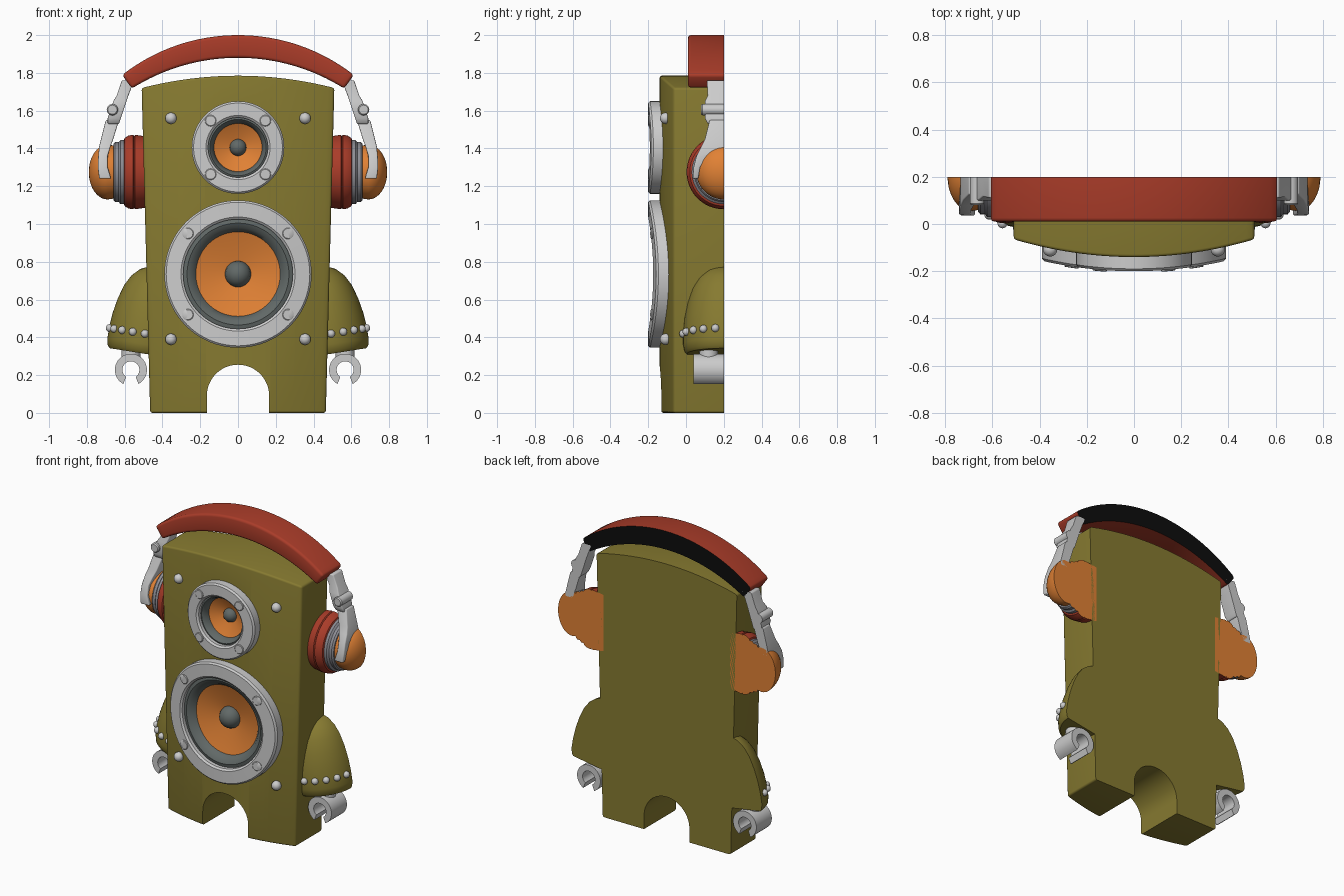
import bpy, bmesh, math
from mathutils import Matrix, Vector

if "Cube" in bpy.data.objects:
    bpy.data.objects.remove(bpy.data.objects["Cube"])

BACK = 0.2  # flat back plane

def mat(name, r, g, b):
    m = bpy.data.materials.new(name)
    m.diffuse_color = (r, g, b, 1)
    return m

OLIVE = mat("olive", 0.24, 0.195, 0.03)
ORANGE = mat("orange", 0.75, 0.22, 0.035)
RED = mat("red", 0.40, 0.045, 0.022)
DARK = mat("dark_grey", 0.12, 0.14, 0.135)
BLACK = mat("black", 0.004, 0.004, 0.004)

def along_y(x, z):
    return Matrix(((1, 0, 0, x), (0, 0, 1, 0), (0, 1, 0, z), (0, 0, 0, 1)))

def along_x(y, z):
    return Matrix(((0, 0, 1, 0), (1, 0, 0, y), (0, 1, 0, z), (0, 0, 0, 1)))

def lathe(bm, profile, m, n=64):
    """Spin (radius, height) points; profile closes itself when off the axis."""
    rings = [[bm.verts.new(m @ Vector((r * math.cos(2 * math.pi * k / n),
                                       r * math.sin(2 * math.pi * k / n), h)))
              for k in range(n)] for r, h in profile]
    if profile[0][0] > 0:
        rings.append(rings[0])
    for a, b in zip(rings, rings[1:]):
        for k in range(n):
            bm.faces.new((a[k], a[(k + 1) % n], b[(k + 1) % n], b[k]))
    bmesh.ops.remove_doubles(bm, verts=bm.verts[:], dist=1e-5)

def loft(bm, sections):
    rings = [[bm.verts.new(p) for p in s] for s in sections]
    for a, b in zip(rings, rings[1:]):
        for k in range(len(a)):
            j = (k + 1) % len(a)
            bm.faces.new((a[k], a[j], b[j], b[k]))
    bm.faces.new(rings[0])
    bm.faces.new(rings[-1])

def prism(bm, pts, y0, y1):
    loft(bm, [[(x, y, z) for x, z in pts] for y in (y0, y1)])

def ball(bm, p, r):
    bmesh.ops.create_uvsphere(bm, u_segments=16, v_segments=10, radius=r,
                              matrix=Matrix.Translation(p))

def arc(cx, cz, r, a0, a1, n):
    return [(cx + r * math.cos(math.radians(a0 + (a1 - a0) * i / n)),
             cz + r * math.sin(math.radians(a0 + (a1 - a0) * i / n))) for i in range(n + 1)]

def finish(bm, name, material=None, bevel=0, cut=False, cap=None, bend=False, mirror=False):
    if bend:  # follow the bowed cabinet front
        for v in bm.verts:
            v.co.y += 0.29 * v.co.x ** 2
    bmesh.ops.recalc_face_normals(bm, faces=bm.faces[:])
    if bevel:
        es = [e for e in bm.edges if len(e.link_faces) == 2 and e.calc_face_angle() > 0.6]
        bmesh.ops.bevel(bm, geom=es, offset=bevel, segments=3, profile=0.5,
                        affect='EDGES', clamp_overlap=True)
    if cut:
        bmesh.ops.bisect_plane(bm, geom=bm.verts[:] + bm.edges[:] + bm.faces[:], dist=1e-5,
                               plane_co=(0, BACK, 0), plane_no=(0, 1, 0), clear_outer=True)
        rim = [e for e in bm.edges if e.is_boundary]
        for f in bmesh.ops.holes_fill(bm, edges=rim, sides=0)["faces"]:
            f.material_index = 1 if cap else 0
        bmesh.ops.recalc_face_normals(bm, faces=bm.faces[:])
    me = bpy.data.meshes.new(name)
    bm.to_mesh(me)
    bm.free()
    for m in (material, cap):
        if m:
            me.materials.append(m)
    ob = bpy.data.objects.new(name, me)
    bpy.context.collection.objects.link(ob)
    if mirror:
        ob.modifiers.new("mirror", 'MIRROR').use_clip = False
    return ob

# Cabinet: bowed front, slightly wider at the top
bm = bmesh.new()
cols = []
for i in range(33):
    u = -1 + i / 16
    yf, zt = -0.14 + 0.075 * u * u, 1.785 - 0.065 * u * u
    cols.append([(u * 0.465, yf, 0), (u * 0.51, yf, zt), (u * 0.51, 0.3, zt), (u * 0.465, 0.3, 0)])
loft(bm, cols)
body = finish(bm, "cabinet", OLIVE, bevel=0.012, cut=True)

# Leg arch and speaker openings
bm = bmesh.new()
prism(bm, [(0.165, -0.1)] + arc(0, 0.09, 0.165, 0, 180, 32) + [(-0.165, -0.1)], -0.4, 0.5)
for cz, r in ((0.735, 0.31), (1.405, 0.175)):
    prism(bm, arc(0, cz, r, 0, 354.375, 63), -0.4, 0.05)
cutter = finish(bm, "opening_cutter")
cutter.hide_render = True
mod = body.modifiers.new("openings", 'BOOLEAN')
mod.operation, mod.solver, mod.object = 'DIFFERENCE', 'EXACT', cutter
bpy.context.view_layer.objects.active = body
bpy.ops.object.modifier_apply(modifier=mod.name)
bpy.data.objects.remove(cutter)

# Speakers: z, outer ring, inner ring, cone, dome, screw offsets
for name, cz, ro, ri, rc, rd, sx, sz in (("woofer", 0.735, 0.39, 0.29, 0.222, 0.07, 0.265, 0.215),
                                         ("tweeter", 1.405, 0.245, 0.158, 0.127, 0.045, 0.145, 0.142)):
    m = along_y(0, cz)
    bm = bmesh.new()
    lathe(bm, [(ro, -0.12), (ro, -0.19), (ro - 0.01, -0.2), (ri + 0.012, -0.2),
               (ri, -0.19), (ri, -0.12)], m, 80)
    finish(bm, name + "_ring", bend=True)
    bm = bmesh.new()
    w = ri - rc
    lathe(bm, [(ri + 0.01, -0.11), (ri + 0.01, -0.165), (ri - 0.3 * w, -0.172),
               (ri - 0.65 * w, -0.16), (rc, -0.125), (rc, -0.09)], m, 80)
    finish(bm, name + "_surround", DARK, bend=True)
    bm = bmesh.new()
    lathe(bm, [(0, -0.04), (rc + 0.01, -0.1), (rc + 0.01, -0.13), (rd * 0.8, -0.075), (0, -0.07)], m, 80)
    finish(bm, name + "_cone", ORANGE, bend=True)
    bm = bmesh.new()
    ball(bm, (0, -0.075, cz), rd)
    finish(bm, name + "_dome", DARK)
    bm = bmesh.new()
    for s in (-1, 1):
        lathe(bm, [(0, -0.18), (0.03, -0.18), (0.03, -0.203), (0.026, -0.206), (0, -0.206)],
              along_y(sx, cz + s * sz), 24)
    finish(bm, name + "_screws", bend=True, mirror=True)

# Cabinet corner studs
bm = bmesh.new()
for z in (0.39, 1.56):
    ball(bm, (0.355, -0.108, z), 0.03)
finish(bm, "cabinet_studs", mirror=True)

# Headband
bm = bmesh.new()
secs = []
for i in range(33):
    t = -1 + i / 16
    a, h = math.radians(35.3 * t), 0.06 - 0.016 * t * t
    s, c = math.sin(a), math.cos(a)
    secs.append([(s * (1.017 + d), y, 0.923 + c * (1.017 + d))
                 for d, y in ((-h, 0.01), (h, 0.01), (h, 0.3), (-h, 0.3))])
loft(bm, secs)
finish(bm, "headband", RED, bevel=0.016, cut=True, cap=BLACK)

# Ear cups: cushion, plate and dome, halved by the back plane
ear = along_x(BACK, 1.275)
dome = [(0.145 * math.cos(t * math.pi / 20), 0.69 + 0.1 * math.sin(t * math.pi / 20)) for t in range(10)]
for name, col, prof in (
        ("ear_cushion", RED, [(0, 0.46), (0.185, 0.46), (0.192, 0.51), (0.197, 0.545), (0.19, 0.55),
                              (0.197, 0.555), (0.193, 0.58), (0.18, 0.6), (0.15, 0.612), (0, 0.612)]),
        ("ear_plate", None, [(0, 0.59), (0.165, 0.59), (0.17, 0.6), (0.17, 0.622), (0.158, 0.632),
                             (0.158, 0.65), (0.15, 0.66), (0, 0.66)]),
        ("ear_dome", ORANGE, [(0, 0.64), (0.138, 0.64)] + dome + [(0, 0.79)])):
    bm = bmesh.new()
    lathe(bm, prof, ear)
    if col is None:
        col = mat("light_grey", 0.8, 0.8, 0.8)
        col.diffuse_color = (0.27, 0.27, 0.3, 1)
    finish(bm, name, col, cut=True, cap=ORANGE, mirror=True)

# Hanger link and fork: rows of z, x inner, x outer, y front, y rear
for name, rows in (
        ("hanger_link", [(1.76, .55, .615, .11, .3), (1.68, .58, .642, .115, .3), (1.65, .59, .66, .10, .3),
                         (1.56, .62, .69, .10, .3), (1.53, .63, .69, .115, .3)]),
        ("hanger_fork", [(1.55, .63, .70, .125, .3), (1.45, .66, .725, .10, .3), (1.41, .675, .735, .08, .3),
                         (1.36, .69, .74, .055, .13), (1.3, .69, .742, .04, .075),
                         (1.24, .672, .735, .035, .065)])):
    bm = bmesh.new()
    loft(bm, [[(a, f, z), (b, f, z), (b, r, z), (a, r, z)] for z, a, b, f, r in rows])
    finish(bm, name, bevel=0.007, cut=True, mirror=True)
bm = bmesh.new()
lathe(bm, [(0, 0.08), (0.024, 0.08), (0.03, 0.087), (0.03, 0.3), (0, 0.3)], along_y(0.665, 1.605), 24)
finish(bm, "hanger_pivot", cut=True, mirror=True)

# Arms: tilted domes with a row of rivets
arm = Matrix.Translation((0.487, BACK, 0.312)) @ Matrix.Rotation(math.radians(-9), 4, 'Y')
bm = bmesh.new()
lathe(bm, [(0, 0.47), (0.05, 0.463), (0.1, 0.44), (0.14, 0.4), (0.17, 0.345), (0.193, 0.27), (0.208, 0.19),
           (0.215, 0.11), (0.215, 0.05), (0.208, 0.015), (0.195, 0), (0, 0)], arm)
finish(bm, "arm", OLIVE, cut=True, mirror=True)
bm = bmesh.new()
for deg in (12, 30, 48, 66, 84):
    a = math.radians(deg)
    ball(bm, arm @ Vector((0.216 * math.cos(a), -0.216 * math.sin(a), 0.105)), 0.021)
finish(bm, "arm_rivets", mirror=True)

# Claws: open rings under the arms
bm = bmesh.new()
prism(bm, arc(0.567, 0.228, 0.085, -62, 242, 32) + arc(0.567, 0.228, 0.045, 236, -56, 28), 0.04, BACK)
lathe(bm, [(0, 0.29), (0.05, 0.29), (0.05, 0.34), (0, 0.34)], Matrix.Translation((0.567, 0.12, 0)), 24)
finish(bm, "claw", mirror=True)

# Smooth shading with sharp edges kept
bpy.ops.object.select_all(action='SELECT')
bpy.context.view_layer.objects.active = body
bpy.ops.object.shade_smooth_by_angle(angle=math.radians(35))

for m in bpy.data.materials:
    if m.users and not m.is_grease_pencil:
        m.use_nodes = True
        m.node_tree.nodes["Principled BSDF"].inputs["Base Color"].default_value = m.diffuse_color
